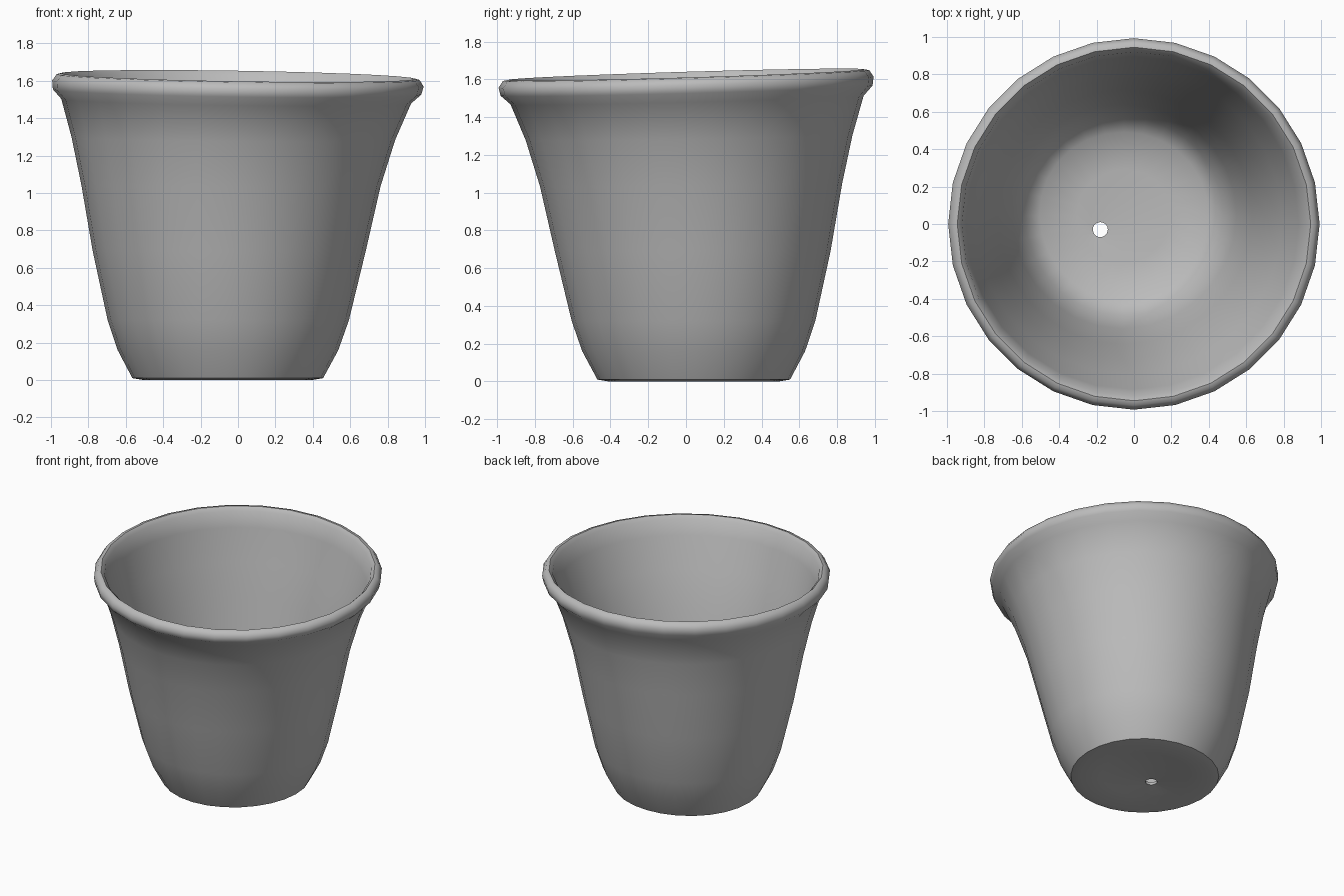
import bpy, bmesh, math

cube = bpy.data.objects.get("Cube")
if cube:
    bpy.data.objects.remove(cube, do_unlink=True)

SIDES = 28

clay = bpy.data.materials.new("plain grey")
clay.use_nodes = True
clay.diffuse_color = (0.5, 0.5, 0.5, 1)
clay.node_tree.nodes["Principled BSDF"].inputs["Base Color"].default_value = (0.5, 0.5, 0.5, 1)

# Closed wall profile as (radius, height), from the drain hole under the base,
# up the outside, over the lip, down the inside and back to the hole
profile = [
    (0.04, 0.05), (0.30, 0.03), (0.45, 0.01), (0.51, 0.02), (0.59, 0.17),
    (0.645, 0.33), (0.73, 0.70), (0.80, 1.05), (0.865, 1.30), (0.935, 1.50),
    (0.985, 1.55), (0.993, 1.595), (0.97, 1.63), (0.945, 1.635), (0.92, 1.61),
    (0.89, 1.50), (0.82, 1.27), (0.75, 1.02), (0.68, 0.70), (0.60, 0.35),
    (0.53, 0.17), (0.45, 0.10), (0.25, 0.08), (0.04, 0.07),
]


def ring(bm, radius, height):
    """One hand-shaped ring: the base is off-centre and the rim is tilted."""
    up = min(height / 1.6, 1)
    cx, cy = -0.055 * (1 - up ** 3), 0.045 * (1 - up ** 2)
    if radius < 0.1:
        cx, cy = -0.18, -0.03
    verts = []
    for i in range(SIDES):
        a = math.tau * i / SIDES
        wobble = 1 + 0.008 * math.sin(3 * a + 2 * height) * (1 - up)
        x = cx + radius * wobble * math.cos(a)
        y = cy + radius * wobble * math.sin(a)
        tilt = up ** 3 * (0.03 * y - 0.016 * x)
        verts.append(bm.verts.new((x, y, height + tilt)))
    return verts


# Pot body
bm = bmesh.new()
rings = [ring(bm, r, z) for r, z in profile]
for k, lower in enumerate(rings):
    upper = rings[(k + 1) % len(rings)]
    for i in range(SIDES):
        j = (i + 1) % SIDES
        bm.faces.new((lower[i], lower[j], upper[j], upper[i]))
bmesh.ops.recalc_face_normals(bm, faces=bm.faces)

# Stand it on the ground
lowest = min(v.co.z for v in bm.verts)
bmesh.ops.translate(bm, verts=bm.verts, vec=(0, 0, -lowest))

mesh = bpy.data.meshes.new("flower_pot")
bm.to_mesh(mesh)
bm.free()
mesh.materials.append(clay)
pot = bpy.data.objects.new("flower_pot", mesh)
bpy.context.collection.objects.link(pot)

bpy.ops.object.select_all(action="DESELECT")
pot.select_set(True)
bpy.context.view_layer.objects.active = pot
bpy.ops.object.shade_smooth_by_angle(angle=math.radians(50))
